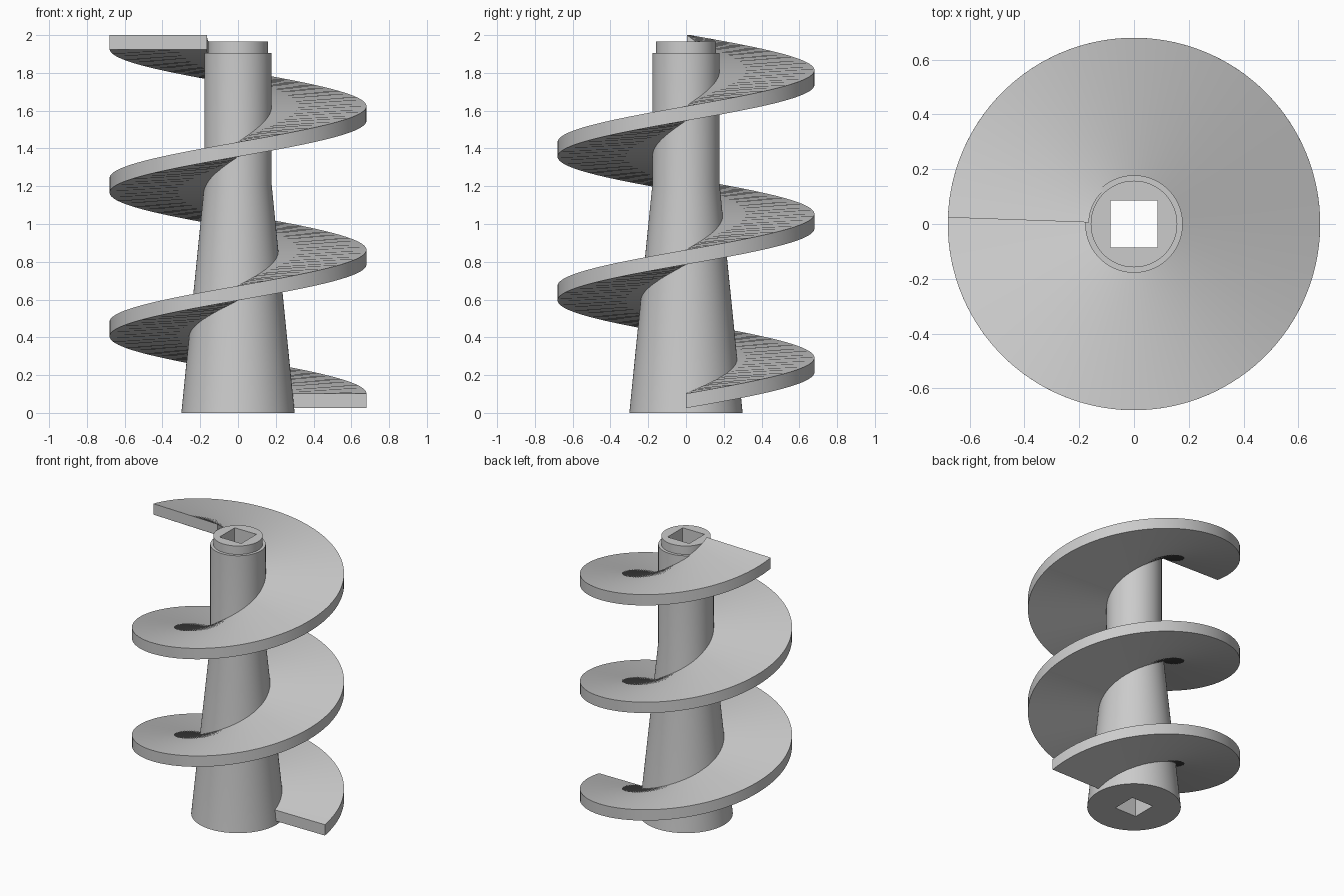
import bpy, bmesh
from math import cos, sin, radians

cube = bpy.data.objects.get("Cube")
if cube:
    bpy.data.objects.remove(cube)

steel = bpy.data.materials.new("grey_steel")
steel.use_nodes = True
GREY = (0.6, 0.6, 0.6, 1)
steel.diffuse_color = GREY
steel.node_tree.nodes["Principled BSDF"].inputs["Base Color"].default_value = GREY


def sweep(name, profile, steps, angle, rise=0.0, closed=False):
    """Turn an (r, z) profile about z, as a full revolve or a rising helix."""
    bm = bmesh.new()
    n = len(profile)
    rings = []
    for i in range(steps if closed else steps + 1):
        t = i / steps
        a = angle * t
        rings.append([bm.verts.new((r * cos(a), r * sin(a), z + rise * t))
                      for r, z in profile])
    pairs = list(zip(rings, rings[1:]))
    if closed:
        pairs.append((rings[-1], rings[0]))
    for a, b in pairs:
        for k in range(n - 1 if closed else n):
            m = (k + 1) % n
            bm.faces.new((a[k], b[k], b[m], a[m]))
    # Close the ends: discs on a revolve, caps on a helix
    if closed:
        bm.faces.new([r[0] for r in rings])
        bm.faces.new([r[-1] for r in rings])
    else:
        bm.faces.new(rings[0])
        bm.faces.new(rings[-1])
    bmesh.ops.recalc_face_normals(bm, faces=bm.faces)
    mesh = bpy.data.meshes.new(name)
    bm.to_mesh(mesh)
    bm.free()
    mesh.materials.append(steel)
    obj = bpy.data.objects.new(name, mesh)
    bpy.context.collection.objects.link(obj)
    return obj


def smooth(obj):
    bpy.ops.object.select_all(action="DESELECT")
    obj.select_set(True)
    bpy.context.view_layer.objects.active = obj
    bpy.ops.object.shade_smooth_by_angle(angle=radians(30))


# Tapered shaft with a straight upper part and a narrower neck
shaft = sweep("shaft", [(0.3, 0), (0.178, 1.21), (0.178, 1.905),
                        (0.158, 1.905), (0.158, 1.965)],
              128, radians(360), closed=True)

# Square drive socket through the whole shaft
bpy.ops.mesh.primitive_cube_add(size=1, location=(0, 0, 1))
cutter = bpy.context.object
cutter.name = "socket_cutter"
cutter.scale = (0.17, 0.17, 3)
cutter.data.materials.append(steel)
cutter.hide_render = True
cutter.display_type = "WIRE"
cut = shaft.modifiers.new("socket", "BOOLEAN")
cut.operation = "DIFFERENCE"
cut.solver = "EXACT"
cut.object = cutter

# Apply the cut, then drop the cutter
bpy.context.view_layer.objects.active = shaft
bpy.ops.object.select_all(action="DESELECT")
shaft.select_set(True)
bpy.ops.object.modifier_apply(modifier=cut.name)
bpy.data.objects.remove(cutter)
smooth(shaft)

# Spiral flight, two and a half turns
flight = sweep("spiral_flight", [(0.165, 0.025), (0.68, 0.025),
                                 (0.68, 0.102), (0.165, 0.102)],
               300, radians(898), rise=1.898)
smooth(flight)
